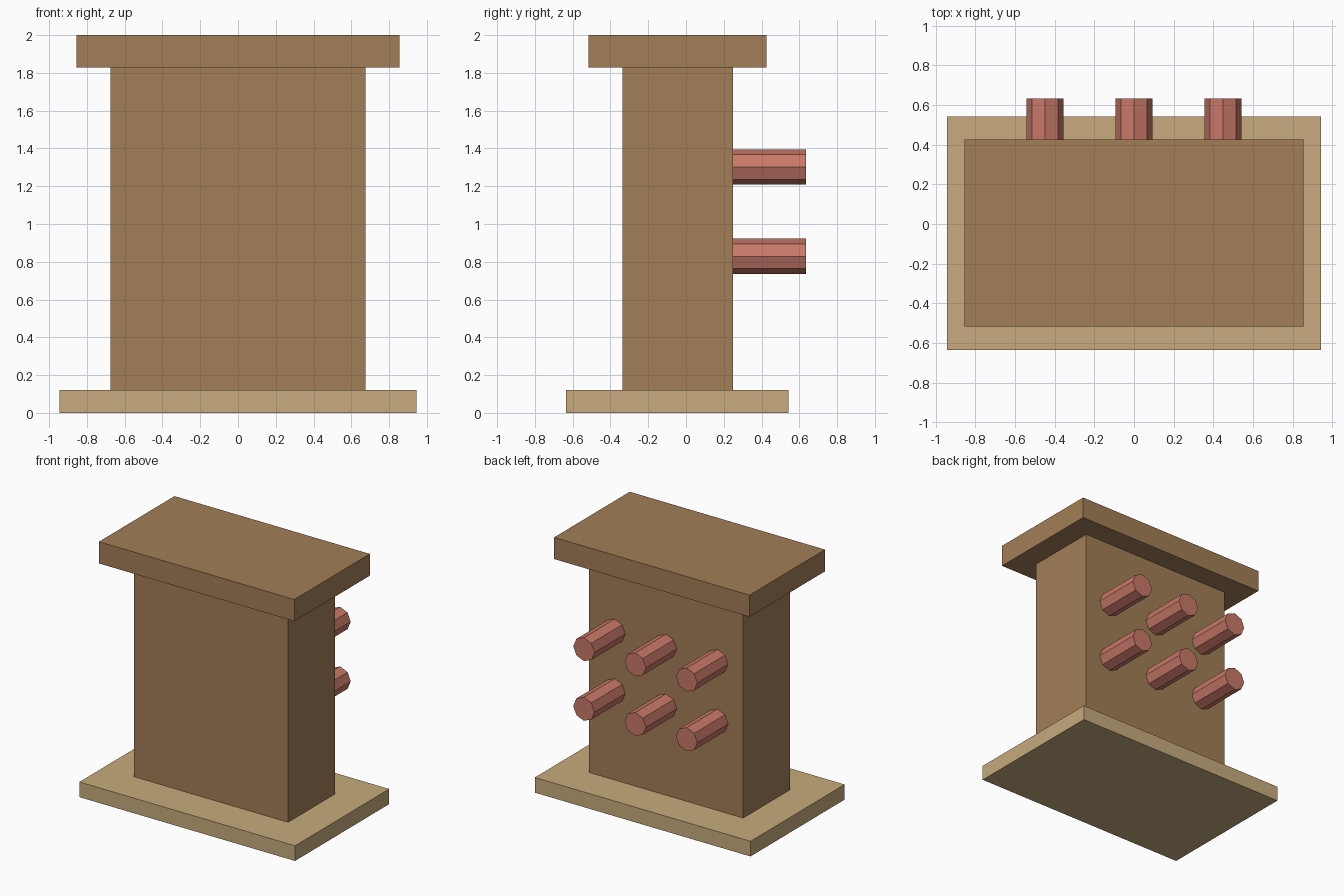
import bpy, bmesh
from math import radians
from mathutils import Matrix

if "Cube" in bpy.data.objects:
    bpy.data.objects.remove(bpy.data.objects["Cube"])


def material(name, rgb):
    m = bpy.data.materials.new(name)
    m.diffuse_color = (*rgb, 1)
    m.use_nodes = True
    m.node_tree.nodes["Principled BSDF"].inputs["Base Color"].default_value = m.diffuse_color
    return m


wood = material("brown_wood", (0.36, 0.21, 0.095))
pale = material("pale_wood", (0.57, 0.41, 0.205))
red = material("red_clay", (0.58, 0.19, 0.14))


def add_object(name, bm, mat):
    mesh = bpy.data.meshes.new(name)
    bm.to_mesh(mesh)
    bm.free()
    mesh.materials.append(mat)
    obj = bpy.data.objects.new(name, mesh)
    bpy.context.collection.objects.link(obj)
    return obj


def box(name, half_x, y, z, mat):
    bm = bmesh.new()
    centre = (0, sum(y) / 2, sum(z) / 2)
    size = (2 * half_x, y[1] - y[0], z[1] - z[0], 1)
    bmesh.ops.create_cube(bm, size=1, matrix=Matrix.Translation(centre) @ Matrix.Diagonal(size))
    return add_object(name, bm, mat)


def peg(name, x, z, y, radius, mat):
    # octagonal cylinder lying along y
    bm = bmesh.new()
    place = Matrix.Translation((x, sum(y) / 2, z)) @ Matrix.Rotation(radians(90), 4, 'X')
    bmesh.ops.create_cone(bm, cap_ends=True, segments=8, radius1=radius, radius2=radius,
                          depth=y[1] - y[0], matrix=place)
    return add_object(name, bm, mat)


# Base slab, upright body and overhanging cap
box("base", 0.944, (-0.635, 0.542), (0, 0.12), pale)
box("body", 0.675, (-0.337, 0.249), (0.12, 1.828), wood)
box("cap", 0.855, (-0.517, 0.427), (1.828, 2.0), wood)

# Two rows of three pegs on the back
for row, z in enumerate((0.829, 1.301)):
    for col, x in enumerate((-0.45, 0, 0.45)):
        peg(f"peg_{row + 1}_{col + 1}", x, z, (0.245, 0.634), 0.093, red)
